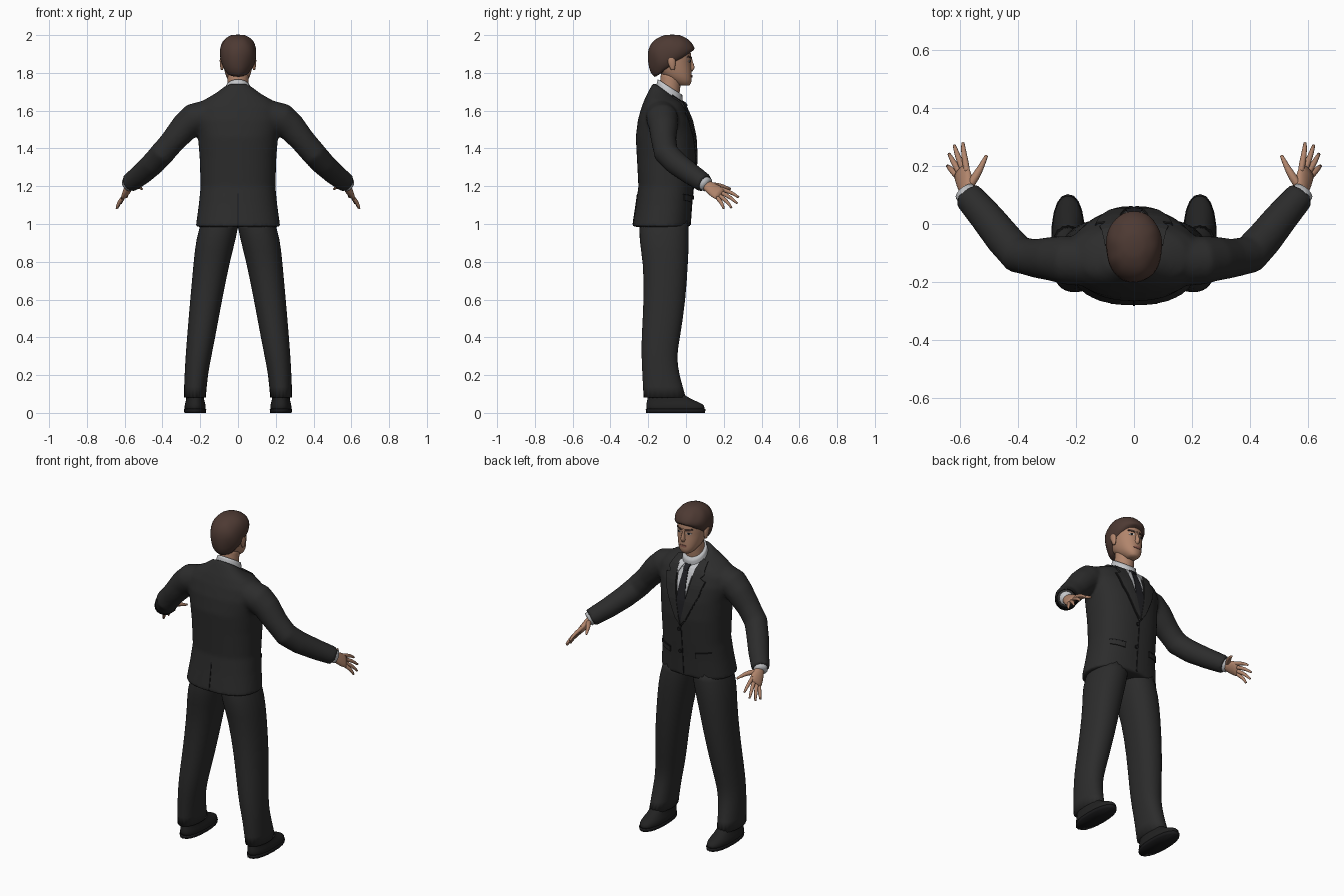
import bpy, bmesh, math, random
from mathutils import Vector
from mathutils.bvhtree import BVHTree

random.seed(4)
if "Cube" in bpy.data.objects:
    bpy.data.objects.remove(bpy.data.objects["Cube"])


def material(name, r, g, b):
    m = bpy.data.materials.new(name)
    m.use_nodes = True
    m.diffuse_color = (r, g, b, 1)
    bsdf = m.node_tree.nodes["Principled BSDF"]
    bsdf.inputs["Base Color"].default_value = (r, g, b, 1)
    bsdf.inputs["Roughness"].default_value = 0.8
    return m


SUIT = material("charcoal suit", .025, .025, .025)
SEAM = material("dark seam", .01, .01, .011)
SHIRT = material("pale grey shirt", .55, .56, .58)
TIE = material("black tie", .015, .015, .018)
SKIN = material("skin", .44, .235, .15)
HAIR = material("brown hair", .075, .042, .033)
SHOE = material("black leather", .016, .016, .016)
LIPS = material("lips", .3, .12, .09)


def loft(bm, rings):
    """Skin a list of closed rings, cap both ends and crease the rims."""
    crease = bm.edges.layers.float.get("crease_edge") or bm.edges.layers.float.new("crease_edge")
    loops = [[bm.verts.new(p) for p in ring] for ring in rings]
    n = len(loops[0])
    for a, b in zip(loops, loops[1:]):
        for i in range(n):
            j = (i + 1) % n
            bm.faces.new((a[i], a[j], b[j], b[i]))
    for end in (loops[0], loops[-1]):
        for e in bm.faces.new(end).edges:
            e[crease] = .8


def stack(bm, rows, cx=0, power=2.0, n=20):
    """Horizontal rings: z, half width, back y, front y, optional drop to the front, optional centre x."""
    rings = []
    for z, rx, yb, yf, *rest in rows:
        drop = rest[0] if rest else 0
        x0 = rest[1] if len(rest) > 1 else cx
        ring = []
        for i in range(n):
            c, s = math.cos(math.tau * i / n), math.sin(math.tau * i / n)
            x = math.copysign(abs(c) ** (2 / power), c)
            t = (1 + math.copysign(abs(s) ** (2 / power), s)) / 2
            ring.append(Vector((x0 + rx * x, yb + (yf - yb) * t, z - drop * t)))
        rings.append(ring)
    loft(bm, rings)


def tube(bm, path, side=None, n=12):
    """Rings along a path of x, y, z, radius, optional second radius."""
    pts = [Vector(p[:3]) for p in path]
    rings = []
    for i, p in enumerate(path):
        t = (pts[min(i + 1, len(pts) - 1)] - pts[max(i - 1, 0)]).normalized()
        u = side if side else t.cross(Vector((0, 0, 1)))
        u = (u - t * u.dot(t)).normalized()
        v = t.cross(u)
        rings.append([pts[i] + u * p[3] * math.cos(math.tau * k / n)
                      + v * p[-1] * math.sin(math.tau * k / n) for k in range(n)])
    loft(bm, rings)


def finish(name, bm, mat, mirror=False, subsurf=1, smooth=True):
    bmesh.ops.recalc_face_normals(bm, faces=bm.faces)
    mesh = bpy.data.meshes.new(name)
    bm.to_mesh(mesh)
    bm.free()
    mesh.materials.append(mat)
    for f in mesh.polygons:
        f.use_smooth = smooth
    ob = bpy.data.objects.new(name, mesh)
    bpy.context.collection.objects.link(ob)
    if mirror:
        ob.modifiers.new("mirror", "MIRROR").use_mirror_merge = False
    if subsurf:
        m = ob.modifiers.new("subsurf", "SUBSURF")
        m.levels = m.render_levels = subsurf
    return ob


def surface(ob):
    dg = bpy.context.evaluated_depsgraph_get()
    dg.update()
    return BVHTree.FromObject(ob, dg)


def plate(name, outline, mat, tree, lift=.003, thick=.004, mirror=False, front=1, step=.02):
    """Cut an x-z outline into a grid and lay it on a surface."""
    bm = bmesh.new()
    bm.faces.new([bm.verts.new((x, 0, z)) for x, z in outline])
    for axis in (0, 2):
        vals = [p[axis // 2] for p in outline]
        for k in range(math.ceil(min(vals) / step), math.ceil(max(vals) / step)):
            co, no = [0, 0, 0], [0, 0, 0]
            co[axis], no[axis] = k * step, 1
            bmesh.ops.bisect_plane(bm, geom=bm.verts[:] + bm.edges[:] + bm.faces[:],
                                   plane_co=co, plane_no=no)
    missed = []
    for v in bm.verts:
        hit = tree.ray_cast(Vector((v.co.x, front, v.co.z)), Vector((0, -front, 0)))[0]
        if hit:
            v.co.y = hit.y + front * lift
        else:
            missed.append(v)
    bmesh.ops.delete(bm, geom=missed, context="VERTS")
    ob = finish(name, bm, mat, mirror, 0, False)
    s = ob.modifiers.new("thickness", "SOLIDIFY")
    s.thickness, s.offset = thick, 0
    return ob


def disc(x, z, rx, rz, n=10):
    return [(x + rx * math.cos(math.tau * i / n), z + rz * math.sin(math.tau * i / n)) for i in range(n)]


# Jacket: body and sleeves fused together
bm = bmesh.new()
stack(bm, [(.985, .224, -.283, .022), (1.1, .208, -.265, .03), (1.2, .198, -.252, .04),
           (1.35, .203, -.26, .052), (1.46, .212, -.266, .047), (1.55, .23, -.255, .028),
           (1.62, .225, -.235, .002, .01), (1.67, .18, -.215, -.012, .03),
           (1.71, .125, -.195, -.025, .06), (1.75, .082, -.172, -.035, .1)], power=2.35, n=40)
for s in (1, -1):
    tube(bm, [(s * .15, -.13, 1.575, .085), (s * .235, -.125, 1.555, .084), (s * .28, -.12, 1.515, .077),
              (s * .34, -.118, 1.445, .067), (s * .40, -.105, 1.375, .066), (s * .45, -.05, 1.32, .063),
              (s * .51, .025, 1.265, .058), (s * .575, .1, 1.215, .051)], n=20)
jacket = finish("jacket", bm, SUIT, subsurf=0)
r = jacket.modifiers.new("fuse", "REMESH")
r.mode, r.voxel_size, r.use_smooth_shade = "VOXEL", .011, True
sm = jacket.modifiers.new("soften", "SMOOTH")
sm.factor, sm.iterations = .5, 4
cloth = surface(jacket)

# Shirt front, tie, collar points and lapels
plate("shirt_front", [(-.058, 1.69), (0, 1.31), (.058, 1.69)], SHIRT, cloth, .002)
plate("tie_blade", [(-.014, 1.64), (-.03, 1.45), (0, 1.32), (.03, 1.45), (.014, 1.64)], TIE, cloth, .006)
plate("tie_knot", [(-.02, 1.67), (-.013, 1.625), (.013, 1.625), (.02, 1.67)], TIE, cloth, .011, .009)
plate("shirt_collar_point", [(.015, 1.665), (.05, 1.60), (.068, 1.69)], SHIRT, cloth, .008, .005, True)
plate("lapel", [(.06, 1.685), (.048, 1.56), (0, 1.31), (.035, 1.35), (.105, 1.5), (.13, 1.585), (.1, 1.6),
                (.118, 1.62), (.1, 1.675)], SUIT, cloth, .007, .007, True)
plate("lapel_edge", [(.003, 1.3), (.038, 1.348), (.109, 1.498), (.134, 1.588), (.128, 1.588), (.1, 1.5),
                     (.03, 1.35)], SEAM, cloth, .003, .004, True)

# Jacket seams, buttons and pockets
plate("front_opening", [(-.003, .995), (.003, .995), (.003, 1.31), (-.003, 1.31)], SEAM, cloth, .001)
plate("back_vent", [(-.004, .99), (.004, .99), (.002, 1.16), (-.002, 1.16)], SEAM, cloth, .001, front=-1)
plate("pocket_flap", [(.085, 1.145), (.085, 1.115), (.165, 1.125), (.165, 1.155)], SUIT, cloth, .004, .006, True)
plate("pocket_seam", [(.083, 1.149), (.083, 1.143), (.167, 1.153), (.167, 1.159)], SEAM, cloth, .004, .007, True)
for i, z in enumerate((1.28, 1.14)):
    plate("button_%d" % (i + 1), disc(.012, z, .011, .011), SEAM, cloth, .005, .008)

# Trousers
bm = bmesh.new()
legs = [(.078, .17, .288, -.226, .002), (.2, .16, .284, -.232, -.035), (.3, .14, .278, -.237, -.05),
        (.4, .12, .271, -.237, -.03), (.6, .083, .254, -.224, .0), (.8, .043, .236, -.227, .012),
        (.92, .01, .224, -.252, .018), (1.03, -.01, .19, -.245, .012)]
stack(bm, [(z, (b - a) / 2, yb, yf, 0, (a + b) / 2) for z, a, b, yb, yf in legs], power=2.2)
finish("trouser_leg", bm, SUIT, True)

# Shoes
bm = bmesh.new()
stack(bm, [(.018, .056, -.21, .1), (.04, .057, -.213, .1), (.055, .052, -.21, .075),
           (.075, .047, -.205, .02), (.12, .045, -.2, -.04)], cx=.227, power=2.3)
finish("shoe_upper", bm, SHOE, True)
bm = bmesh.new()
stack(bm, [(0, .058, -.213, .102), (.02, .06, -.216, .106)], cx=.227, power=2.3)
finish("shoe_sole", bm, SEAM, True)

# Cuffs and hands
bm = bmesh.new()
tube(bm, [(.55, .07, 1.235, .04), (.584, .112, 1.207, .041)])
finish("shirt_cuff", bm, SHIRT, True)
across = Vector((-.045, .035, .06)).normalized()
knuckles = Vector((.597, .185, 1.155))
bm = bmesh.new()
tube(bm, [(.56, .085, 1.225, .028, .024), (.577, .118, 1.2, .032, .022), (.585, .15, 1.178, .044, .021),
          (*knuckles, .043, .015)], across)
tips = [(.59, .28, 1.14), (.62, .272, 1.108), (.638, .242, 1.085), (.643, .2, 1.08)]
for offset, tip in zip((.034, .012, -.011, -.033), tips):
    base = knuckles + across * offset
    tip = Vector(tip)
    mid = (base + tip) / 2 + Vector((.003, .004, .006))
    root = base - (tip - base) * .25
    tube(bm, [(*root, .011), (*base, .0125), (*mid, .011), (*tip, .006)], n=8)
tube(bm, [(.572, .125, 1.205, .016), (.545, .165, 1.205, .016), (.528, .195, 1.2, .012),
          (.508, .237, 1.185, .006)], n=8)
finish("hand", bm, SKIN, True)

# Neck and shirt collar
bm = bmesh.new()
tube(bm, [(0, -.1, 1.62, .058), (0, -.085, 1.72, .057), (0, -.075, 1.82, .058)], Vector((1, 0, 0)))
finish("neck", bm, SKIN)
bm = bmesh.new()
stack(bm, [(1.69, .08, -.165, -.022, .09), (1.74, .073, -.158, -.018, .09), (1.768, .066, -.15, -.018, .085)])
finish("shirt_collar", bm, SHIRT)

# Head, nose and ears
bm = bmesh.new()
stack(bm, [(1.733, .026, -.04, .018), (1.75, .046, -.07, .031), (1.78, .064, -.12, .031), (1.82, .075, -.16, .03),
           (1.86, .081, -.175, .025), (1.9, .084, -.18, .032), (1.95, .075, -.17, .012),
           (1.98, .05, -.13, -.02)], power=2.2, n=24)
head = finish("head", bm, SKIN)
face = surface(head)
bm = bmesh.new()
stack(bm, [(1.806, .009, 0, .032), (1.817, .017, 0, .043), (1.83, .014, 0, .05),
           (1.858, .009, 0, .037), (1.888, .009, 0, .029)], n=10)
finish("nose", bm, SKIN)
bm = bmesh.new()
stack(bm, [(1.815, .006, -.08, -.06), (1.835, .011, -.09, -.055), (1.87, .014, -.105, -.053),
           (1.885, .008, -.095, -.062)], cx=.085, n=10)
finish("ear", bm, SKIN, True)

# Painted face details
plate("eye_white", disc(.033, 1.862, .014, .006), SHIRT, face, .001, .003, True, step=.01)
plate("iris", disc(.033, 1.862, .006, .006), SEAM, face, .002, .004, True, step=.01)
plate("eyebrow", [(.013, 1.875), (.055, 1.882), (.05, 1.891), (.013, 1.884)], HAIR, face, .002, .005, True, step=.01)
plate("mouth", disc(0, 1.783, .026, .007), LIPS, face, .001, .005, step=.01)

# Hair cap, higher over the face than at the nape, with a choppy surface
bm = bmesh.new()
stack(bm, [(1.778, .077, -.165, .024, -.13), (1.8, .091, -.19, .037, -.118), (1.86, .099, -.205, .045, -.065),
           (1.92, .099, -.203, .044, -.022), (1.965, .084, -.18, .025, -.002), (1.99, .06, -.145, -.005),
           (2.002, .03, -.105, -.04)], power=2.1, n=24)
for v in bm.verts:
    if v.co.z < 1.985:
        v.co += Vector([random.uniform(-.004, .004) for _ in range(3)])
finish("hair", bm, HAIR)
